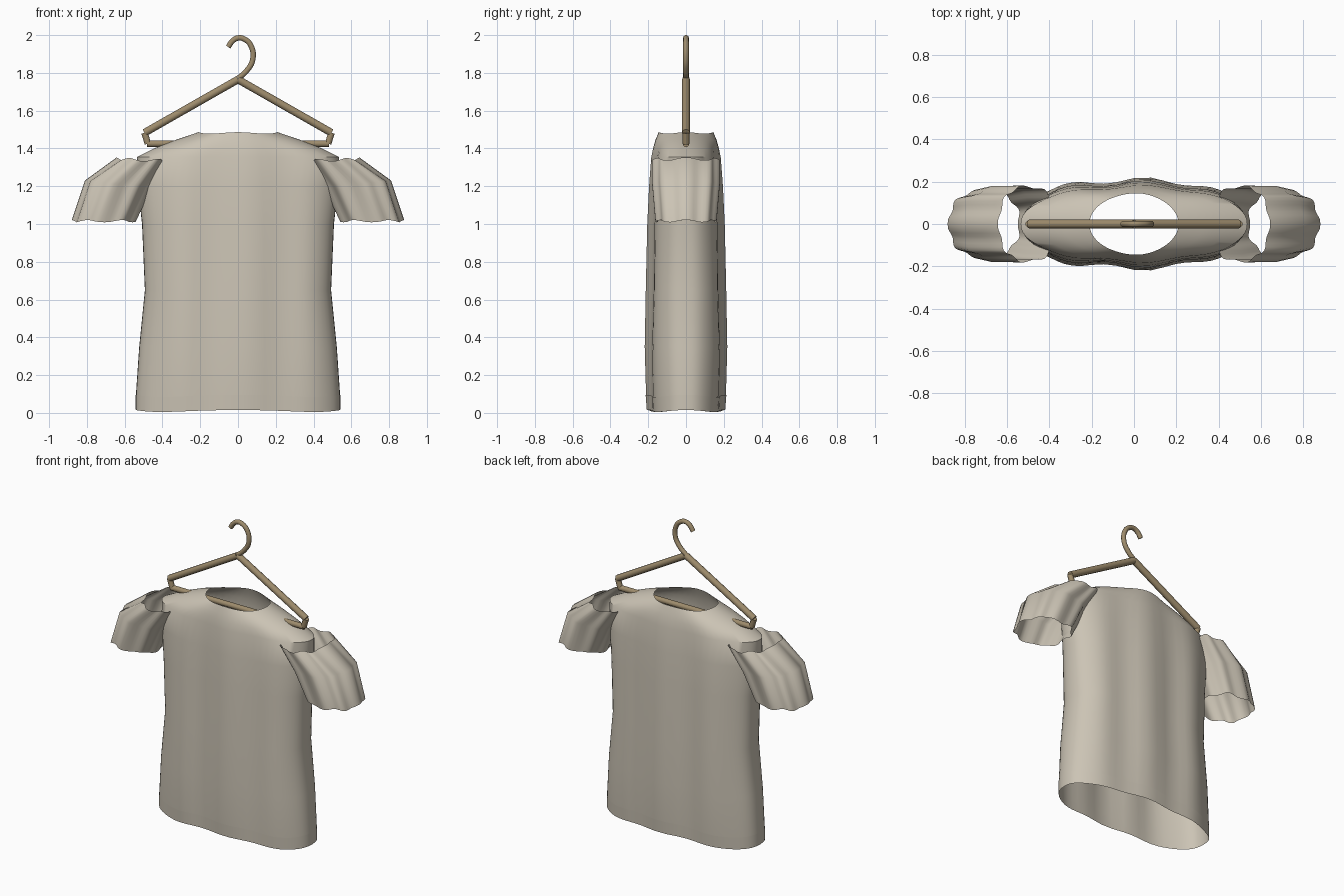
import bpy, math
from math import sin, cos, tau

if "Cube" in bpy.data.objects:
    bpy.data.objects.remove(bpy.data.objects["Cube"])


def material(name, rgb):
    m = bpy.data.materials.new(name)
    m.diffuse_color = (*rgb, 1)
    m.use_nodes = True
    m.node_tree.nodes["Principled BSDF"].inputs["Base Color"].default_value = m.diffuse_color
    return m


CLOTH = material("warm grey cloth", (0.60, 0.55, 0.46))
WOOD = material("brown wood", (0.34, 0.26, 0.15))
N = 64


def finish(ob, mat, angle=40):
    ob.data.materials.append(mat)
    bpy.ops.object.select_all(action='DESELECT')
    ob.select_set(True)
    bpy.context.view_layer.objects.active = ob
    bpy.ops.object.shade_smooth_by_angle(angle=math.radians(angle))


def loft(name, rings, mat, angle=40):
    """Open tube through equally long closed rings."""
    n = len(rings[0])
    verts = [p for r in rings for p in r]
    faces = [(k * n + i, k * n + (i + 1) % n, (k + 1) * n + (i + 1) % n, (k + 1) * n + i)
             for k in range(len(rings) - 1) for i in range(n)]
    me = bpy.data.meshes.new(name)
    me.from_pydata(verts, [], faces)
    ob = bpy.data.objects.new(name, me)
    bpy.context.collection.objects.link(ob)
    finish(ob, mat, angle)
    return ob


def spow(v, e):
    return math.copysign(abs(v) ** e, v)


def body_ring(rx, ry, z, square, fold, wave, grow=0.0):
    """Squared oval with vertical cloth folds."""
    pts = []
    for i in range(N):
        a = tau * i / N
        x = (rx + grow) * spow(cos(a), square)
        y = (ry + grow) * spow(sin(a), square)
        f = 1 + fold * cos(17 * (x - 0.05)) * abs(sin(a))
        pts.append((x, y * f, z + wave * cos(4 * a)))
    return pts


# Shirt body, from hem to neckline: half width, half depth, height, squareness, fold, edge wave
PROFILE = [
    (0.540, 0.198, 0.010, 0.82, 0.05, 0.005),
    (0.540, 0.202, 0.10, 0.82, 0.06, 0.003),
    (0.523, 0.207, 0.35, 0.80, 0.07, 0),
    (0.493, 0.200, 0.65, 0.78, 0.08, 0),
    (0.508, 0.194, 1.00, 0.80, 0.07, 0),
    (0.530, 0.186, 1.20, 0.86, 0.06, 0),
    (0.535, 0.176, 1.355, 0.92, 0.05, 0),
    (0.440, 0.168, 1.402, 0.94, 0.04, 0),
    (0.330, 0.158, 1.445, 0.97, 0.03, 0),
    (0.210, 0.143, 1.482, 1.00, 0.02, 0.004),
]
loft("shirt_body", [body_ring(*p) for p in PROFILE], CLOTH)

# Hem band, a hair outside the body
loft("hem_band", [body_ring(*p, grow=0.002) for p in
                  ((0.540, 0.198, 0.012, 0.82, 0.05, 0.005),
                   (0.540, 0.202, 0.09, 0.82, 0.06, 0.006))], CLOTH)


def sleeve_ring(side, cx, cz, hw, hd, tilt, wave):
    pts = []
    for i in range(N):
        a = tau * i / N
        f = 1 + 0.045 * cos(9 * a)
        x = cx + hw * f * spow(cos(a), 0.85)
        y = hd * f * spow(sin(a), 0.85)
        pts.append((side * x, y, cz + tilt * cos(a) + wave * cos(6 * a)))
    return pts


# Sleeves, open at both ends: centre x, centre z, half width, half depth, tilt, wave
SLEEVE = [
    (0.500, 1.340, 0.137, 0.176, 0.005, 0.007),
    (0.630, 1.210, 0.173, 0.174, 0.020, 0.0),
    (0.707, 1.015, 0.166, 0.157, 0.000, 0.006),
]
for label, side in (("left", -1), ("right", 1)):
    loft(label + "_sleeve", [sleeve_ring(side, *s) for s in SLEEVE], CLOTH, 60)


def rod(name, points, radius, smooth_path=False):
    """Round rod along points in the x-z plane."""
    cu = bpy.data.curves.new(name, 'CURVE')
    cu.dimensions = '3D'
    cu.bevel_depth = radius
    cu.bevel_resolution = 3
    cu.use_fill_caps = True
    if smooth_path:
        sp = cu.splines.new('BEZIER')
        sp.bezier_points.add(len(points) - 1)
        for b, (x, z) in zip(sp.bezier_points, points):
            b.co = (x, 0, z)
            b.handle_left_type = b.handle_right_type = 'AUTO'
        sp.resolution_u = 6
    else:
        sp = cu.splines.new('POLY')
        sp.points.add(len(points) - 1)
        for p, (x, z) in zip(sp.points, points):
            p.co = (x, 0, z, 1)
    ob = bpy.data.objects.new(name, cu)
    bpy.context.collection.objects.link(ob)
    bpy.ops.object.select_all(action='DESELECT')
    ob.select_set(True)
    bpy.context.view_layer.objects.active = ob
    bpy.ops.object.convert(target='MESH')
    ob = bpy.context.view_layer.objects.active
    ob.data.materials.clear()
    finish(ob, WOOD)


# Hanger: hook, two sloping arms with turned-in ends, crossbar
rod("hanger_hook", [(0, 1.77), (0.045, 1.81), (0.078, 1.87), (0.068, 1.945), (0.035, 1.978),
                    (0.0, 1.985), (-0.03, 1.968), (-0.052, 1.937)], 0.015, True)
for label, s in (("left", -1), ("right", 1)):
    rod("hanger_" + label + "_arm", [(0, 1.765), (s * 0.495, 1.483)], 0.021)
    rod("hanger_" + label + "_end", [(s * 0.495, 1.483), (s * 0.477, 1.425)], 0.018)
rod("hanger_crossbar", [(-0.482, 1.425), (0.482, 1.425)], 0.018)
